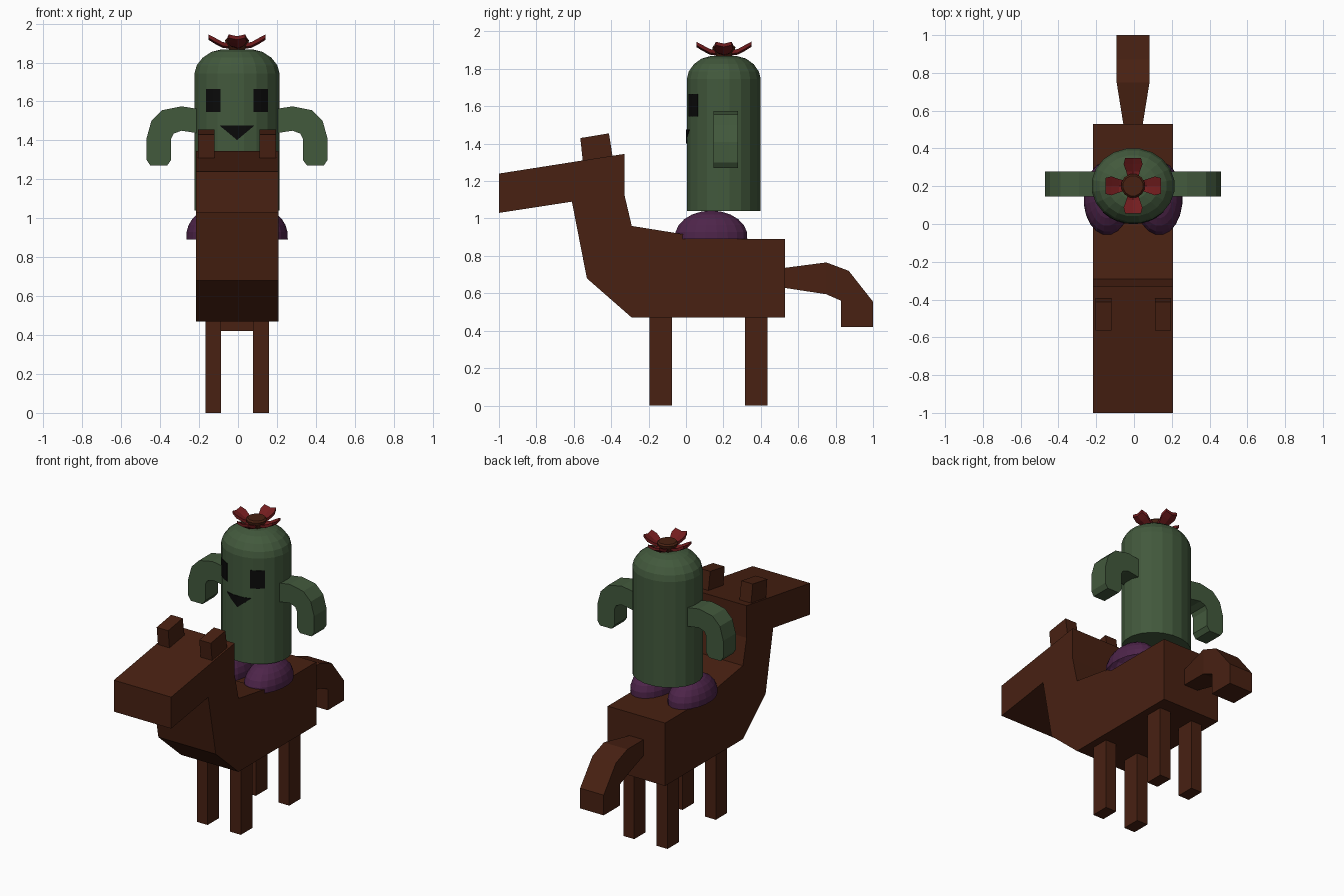
import bpy, bmesh, math

if "Cube" in bpy.data.objects:
    bpy.data.objects.remove(bpy.data.objects["Cube"])

CX = -0.005  # centre line of the animal and rider


def material(name, rgb):
    m = bpy.data.materials.new(name)
    m.diffuse_color = (*rgb, 1)
    m.use_nodes = True
    m.node_tree.nodes["Principled BSDF"].inputs["Base Color"].default_value = m.diffuse_color
    return m


BROWN = material("brown", (0.065, 0.015, 0.006))
GREEN = material("green", (0.055, 0.100, 0.046))
PURPLE = material("purple", (0.075, 0.018, 0.068))
RED = material("red", (0.170, 0.012, 0.013))
BLACK = material("black", (0.003, 0.003, 0.003))


def loft(name, rings, mat, cap_start=True, cap_end=True):
    """Skin a list of equally sized point rings."""
    bm = bmesh.new()
    vs = [[bm.verts.new(p) for p in ring] for ring in rings]
    n = len(rings[0])
    for a, b in zip(vs, vs[1:]):
        for i in range(n):
            j = (i + 1) % n
            bm.faces.new((a[i], a[j], b[j], b[i]))
    if cap_start:
        bm.faces.new(vs[0][::-1])
    if cap_end:
        bm.faces.new(vs[-1])
    bmesh.ops.recalc_face_normals(bm, faces=bm.faces)
    mesh = bpy.data.meshes.new(name)
    bm.to_mesh(mesh)
    bm.free()
    mesh.materials.append(mat)
    ob = bpy.data.objects.new(name, mesh)
    bpy.context.collection.objects.link(ob)
    return ob


def side_prism(name, yz, x0, x1, mat):
    return loft(name, [[(x, y, z) for y, z in yz] for x in (x0, x1)], mat)


def box(name, x0, x1, y0, y1, z0, z1, mat):
    return side_prism(name, [(y0, z0), (y1, z0), (y1, z1), (y0, z1)], x0, x1, mat)


def lathe(name, cx, cy, rx, ry, profile, sides, mat, cap_start=True):
    """Profile is (radius factor, z) from bottom to top."""
    angles = [2 * math.pi * (i + 0.5) / sides for i in range(sides)]
    rings = [[(cx + rx * f * math.cos(a), cy + ry * f * math.sin(a), z)
              for a in angles] for f, z in profile]
    return loft(name, rings, mat, cap_start)


# Body, neck and head as one side profile
side_prism("body_and_head", [
    (-1, 1.03), (-1, 1.24), (-0.33, 1.345), (-0.33, 1.13), (-0.29, 0.96),
    (-0.01, 0.915), (0.03, 0.89), (0.53, 0.89), (0.53, 0.47),
    (-0.29, 0.47), (-0.53, 0.68), (-0.61, 1.09)], CX - 0.212, CX + 0.212, BROWN)

# Ears and legs on both sides
for s, side in ((-1, "left"), (1, "right")):
    side_prism("ear_" + side, [(-0.55, 1.29), (-0.565, 1.43), (-0.412, 1.455), (-0.39, 1.315)],
               CX + s * 0.115, CX + s * 0.2, BROWN)
    for part, y in (("front_leg_", -0.135), ("back_leg_", 0.375)):
        box(part + side, CX + s * 0.083, CX + s * 0.163, y - 0.06, y + 0.06, 0, 0.475, BROWN)

# Tail: (bottom y, bottom z, top y, top z, half width)
tail = [(0.52, 0.63, 0.52, 0.735, 0.05), (0.75, 0.595, 0.75, 0.765, 0.087),
        (0.83, 0.56, 0.87, 0.72, 0.087), (0.83, 0.54, 1.0, 0.555, 0.087),
        (0.83, 0.42, 1.0, 0.42, 0.087)]
loft("tail", [[(CX - w, by, bz), (CX + w, by, bz), (CX + w, ty, tz), (CX - w, ty, tz)]
              for by, bz, ty, tz, w in tail], BROWN)

# Cactus trunk with a rounded top
lathe("cactus_trunk", CX, 0.202, 0.221, 0.2,
      [(1, 1.04), (1, 1.745), (0.95, 1.785), (0.81, 1.825), (0.6, 1.855), (0.36, 1.868)],
      20, GREEN)

# Hooked arms
ARM = [(0.19, 1.56), (0.285, 1.575), (0.385, 1.555), (0.44, 1.50), (0.465, 1.41),
       (0.465, 1.30), (0.445, 1.27), (0.36, 1.27), (0.338, 1.30), (0.338, 1.41),
       (0.325, 1.435), (0.285, 1.45), (0.19, 1.435)]
for s, side in ((-1, "left"), (1, "right")):
    loft("arm_" + side, [[(CX + s * x, y, z) for x, z in ARM] for y in (0.146, 0.278)], GREEN)

# Domed feet, open underneath
FOOT = [(math.cos(t), 0.905 + 0.137 * math.sin(t))
        for t in [math.radians(d) for d in (-6, 10, 26, 42, 58, 74, 87)]]
for s, side in ((-1, "left"), (1, "right")):
    lathe("foot_" + side, CX + s * 0.138, 0.135, 0.125, 0.196, FOOT, 20, PURPLE, False)


def face_patch(name, columns):
    """Thin patch wrapped on the trunk: columns of (x, low z, high z)."""
    rings = []
    for x, lo, hi in columns:
        y = 0.202 - 0.2 * math.sqrt(1 - (x / 0.221) ** 2)
        f, b = y - 0.003, y + 0.02
        rings.append([(CX + x, f, lo), (CX + x, f, hi), (CX + x, b, hi), (CX + x, b, lo)])
    loft(name, rings, BLACK)


# Eyes and mouth
for s, side in ((-1, "left"), (1, "right")):
    face_patch("eye_" + side, [(s * x, 1.545, 1.665) for x in (0.085, 0.122, 0.16)])
face_patch("mouth", [(x, 1.402 + abs(x) * 0.83, 1.477) for x in (-0.087, -0.045, 0, 0.045, 0.087)])

# Flower: four cupped petals around a disc
PETAL = [(0.02, 1.868, 1.885, 0.02), (0.075, 1.876, 1.896, 0.036),
         (0.115, 1.897, 1.918, 0.05), (0.147, 1.917, 1.935, 0.042)]
for k in range(4):
    c, s = round(math.cos(k * math.pi / 2)), round(math.sin(k * math.pi / 2))
    rings = []
    for r, zb, zt, w in PETAL:
        section = [(-w, zb + 0.01), (0, zb), (w, zb + 0.01),
                   (w, zt + 0.01), (0, zt), (-w, zt + 0.01)]
        rings.append([(CX + c * r - s * t, 0.202 + s * r + c * t, z) for t, z in section])
    loft(f"petal_{k + 1}", rings, RED)
lathe("flower_centre", CX, 0.202, 0.064, 0.064, [(0.65, 1.865), (0.95, 1.90), (1, 1.915), (0.85, 1.925)],
      12, BROWN)
